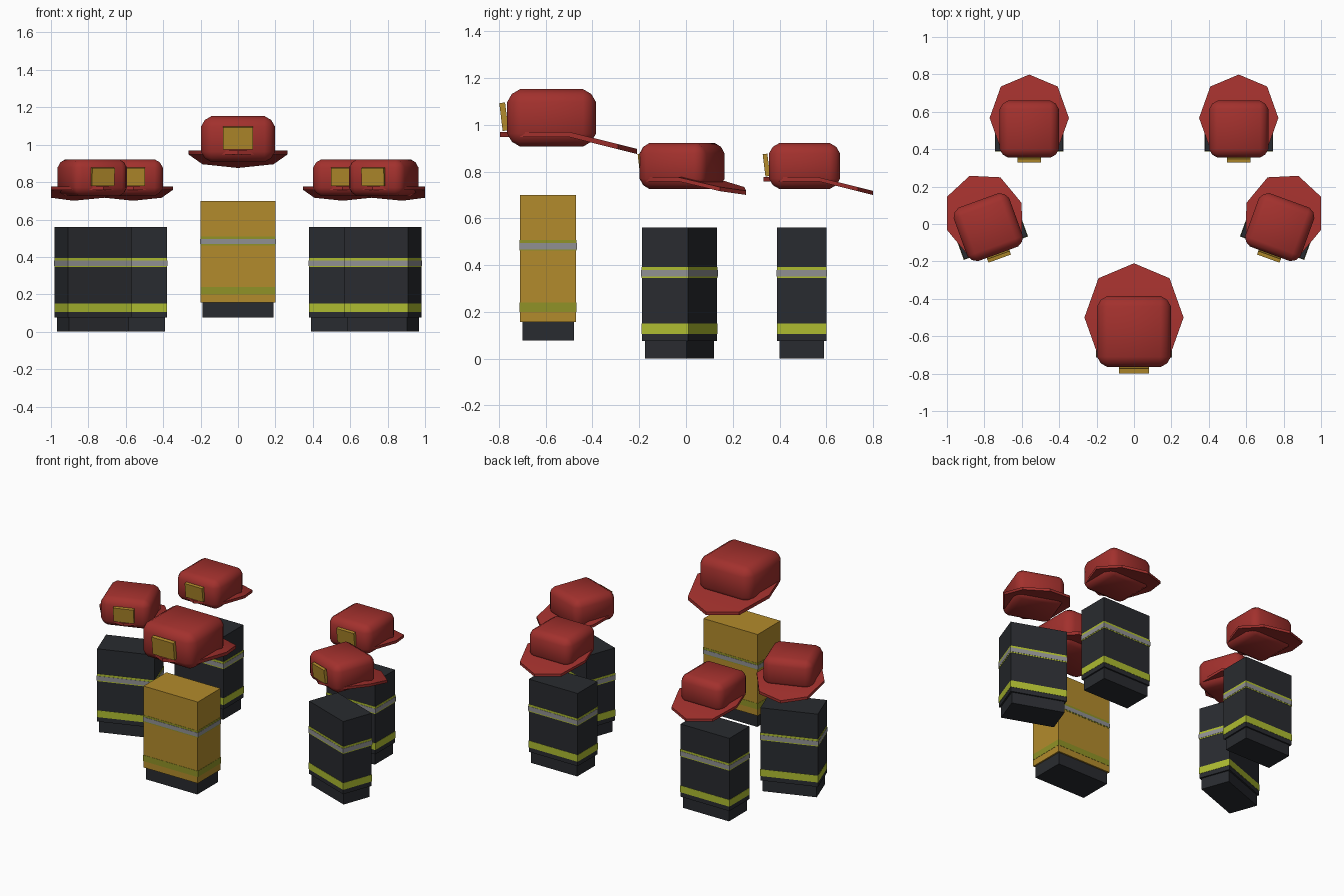
import bpy, bmesh
from math import radians, sin
from mathutils import Matrix, Vector

if "Cube" in bpy.data.objects:
    bpy.data.objects.remove(bpy.data.objects["Cube"])


def material(name, rgb):
    m = bpy.data.materials.new(name)
    m.diffuse_color = (*rgb, 1)
    m.use_nodes = True
    m.node_tree.nodes["Principled BSDF"].inputs["Base Color"].default_value = m.diffuse_color
    return m


RED = material("helmet_red", (0.36, 0.03, 0.026))
DARK = material("dark_cloth", (0.022, 0.024, 0.029))
GOLD = material("gold", (0.45, 0.26, 0.025))
LIME = material("lime", (0.42, 0.50, 0.03))
OLIVE = material("dim_lime", (0.28, 0.29, 0.02))
SILVER = material("silver", (0.28, 0.28, 0.29))


def finish(name, bm, mat, xf, smooth=0):
    bmesh.ops.transform(bm, matrix=xf, verts=bm.verts)
    bmesh.ops.recalc_face_normals(bm, faces=bm.faces)
    me = bpy.data.meshes.new(name)
    bm.to_mesh(me)
    bm.free()
    me.materials.append(mat)
    ob = bpy.data.objects.new(name, me)
    bpy.context.collection.objects.link(ob)
    if smooth:
        bpy.ops.object.select_all(action='DESELECT')
        ob.select_set(True)
        bpy.context.view_layer.objects.active = ob
        bpy.ops.object.shade_smooth_by_angle(angle=radians(smooth))


def box(name, mat, xf, size, centre, bevel=0, tilt=0):
    bm = bmesh.new()
    bmesh.ops.create_cube(bm, size=1)
    bmesh.ops.scale(bm, vec=size, verts=bm.verts)
    if bevel:
        bmesh.ops.bevel(bm, geom=bm.edges[:], offset=bevel, segments=2,
                        profile=0.4, affect='EDGES')
    local = Matrix.Translation(centre) @ Matrix.Rotation(radians(tilt), 4, 'X')
    finish(name, bm, mat, xf @ local, 50 if bevel else 0)


def slab(name, mat, xf, w, d, z0, z1):
    box(name, mat, xf, (w, d, z1 - z0), (0, 0, (z0 + z1) / 2))


def brim(xf):
    # folded octagon: level in front of the ears, drooping at the back
    half = [(0, -.205), (.19, -.12), (.265, .09), (.19, .30), (0, .38)]
    ring = half + [(-x, y) for x, y in half[-2:0:-1]]
    bm = bmesh.new()
    vs = [bm.verts.new((x, y, .948 - .25 * max(0, y - .09))) for x, y in ring]
    faces = [bm.faces.new([vs[i] for i in idx])
             for idx in ((6, 7, 0, 1, 2), (2, 3, 4, 5, 6))]
    ext = bmesh.ops.extrude_face_region(bm, geom=faces, use_keep_orig=True)
    top = [g for g in ext["geom"] if isinstance(g, bmesh.types.BMVert)]
    bmesh.ops.translate(bm, vec=(0, 0, .022), verts=top)
    finish("helmet_brim", bm, RED, xf, 40)


def figure(x, y, turn, s, w, d, base, hem, top, coat, low, mid, low_mat, mid_mat):
    xf = Matrix.Translation((x, y, 0)) @ Matrix.Rotation(radians(turn), 4, 'Z')
    # coat, trousers and reflective bands
    slab("trousers", DARK, xf, w - .02, d - .02, base, hem + .01)
    slab("coat", coat, xf, w, d, hem, top)
    slab("hem_band", low_mat, xf, w + .003, d + .003, *low)
    slab("chest_band", mid_mat, xf, w + .003, d + .003, *mid)
    slab("chest_silver_band", SILVER, xf, w + .006, d + .006,
         mid[0] + .006, mid[1] - .013)
    # helmet
    hx = xf @ Matrix.Diagonal((s, s, s, 1))
    box("helmet_shell", RED, hx, (.395, .38, .245), (0, .015, 1.03), .055)
    box("helmet_badge", GOLD, hx, (.16, .025, .12), (0, -.189, 1.035), tilt=7)
    brim(hx)


# leader
figure(0, -.59, 0, 1, .40, .24, .077, .157, .70, GOLD,
       (.20, .24), (.462, .508), OLIVE, OLIVE)

# crew, mirrored left and right
for side in (-1, 1):
    for x, y, turn in ((.56, .495, 0), (.775, -.028, -20)):
        figure(side * x, y, side * turn, .8, .36, .21, 0, .075, .56, DARK,
               (.105, .15), (.345, .393), LIME, LIME)
